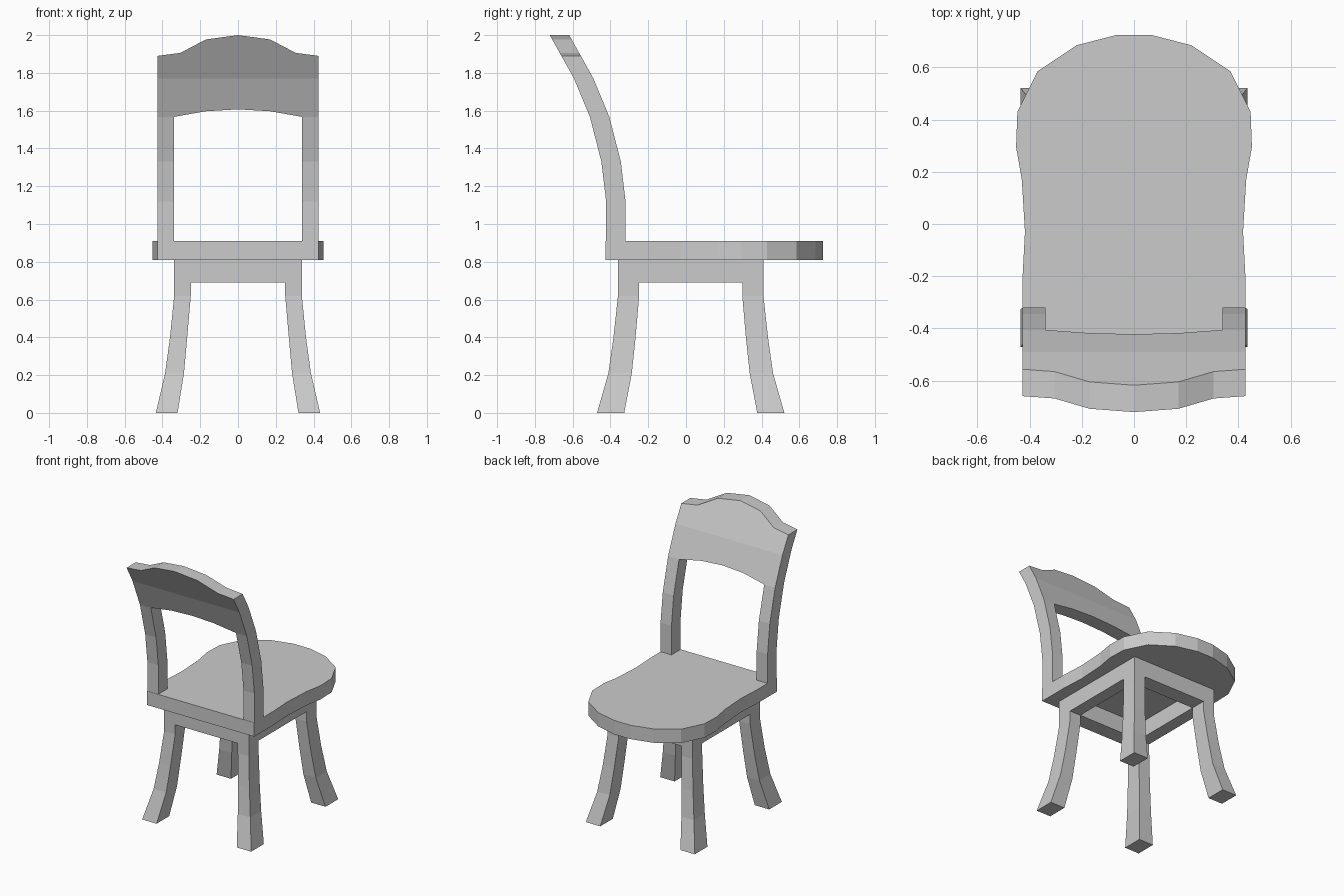
import bpy
import bmesh

if "Cube" in bpy.data.objects:
    bpy.data.objects.remove(bpy.data.objects["Cube"])


def finish(bm, name, mirror=None, y=0.0):
    bm.normal_update()
    bmesh.ops.recalc_face_normals(bm, faces=bm.faces)
    me = bpy.data.meshes.new(name)
    bm.to_mesh(me)
    bm.free()
    ob = bpy.data.objects.new(name, me)
    ob.location.y = y
    bpy.context.collection.objects.link(ob)
    if mirror:
        m = ob.modifiers.new("mirror", 'MIRROR')
        m.use_axis = mirror
        m.merge_threshold = 0.0005
    return ob


def lerp(table, t):
    for (t0, v0), (t1, v1) in zip(table, table[1:]):
        if t <= t1:
            return v0 + (v1 - v0) * (t - t0) / (t1 - t0)
    return table[-1][1]


# Seat: bell-shaped outline extruded upward
half = [(0.427, -0.425), (0.427, -0.2), (0.418, -0.03), (0.43, 0.17), (0.452, 0.295),
        (0.447, 0.43), (0.37, 0.585), (0.22, 0.685), (0.065, 0.725)]
outline = half + [(-x, y) for x, y in reversed(half)]
bm = bmesh.new()
face = bm.faces.new([bm.verts.new((x, y, 0.81)) for x, y in outline])
res = bmesh.ops.extrude_face_region(bm, geom=[face], use_keep_orig=True)
bmesh.ops.translate(bm, vec=(0, 0, 0.1),
                    verts=[v for v in res["geom"] if isinstance(v, bmesh.types.BMVert)])
finish(bm, "seat")

# Backrest: curved sheet of stile and arched panel, half modelled then mirrored
curve = [(0.91, -0.32), (1.12, -0.32), (1.33, -0.345), (1.565, -0.405), (1.77, -0.49), (2.0, -0.618)]
top = [(0, 2.0), (0.17, 1.977), (0.305, 1.906), (0.427, 1.89)]
bottom = [(0, 1.607), (0.17, 1.597), (0.34, 1.567), (0.427, 1.567)]
bm = bmesh.new()


def strip(x0, x1, rows0, rows1):
    for i in range(len(rows0) - 1):
        quad = [(x0, rows0[i]), (x1, rows1[i]), (x1, rows1[i + 1]), (x0, rows0[i + 1])]
        bm.faces.new([bm.verts.new((x, lerp(curve, z), z)) for x, z in quad])


xs = [0, 0.17, 0.305, 0.34, 0.427]
for a, b in zip(xs, xs[1:]):
    strip(a, b, *[[lerp(bottom, x), 1.77, lerp(top, x)] for x in (a, b)])
stile = [0.91, 1.12, 1.33, 1.567]
strip(0.34, 0.427, stile, stile)
bmesh.ops.remove_doubles(bm, verts=bm.verts, dist=0.0005)
res = bmesh.ops.extrude_face_region(bm, geom=bm.faces[:], use_keep_orig=True)
bmesh.ops.translate(bm, vec=(0, -0.103, 0),
                    verts=[v for v in res["geom"] if isinstance(v, bmesh.types.BMVert)])
# Open the centre plane so the mirrored halves join
bm.normal_update()
inner = [f for f in bm.faces if all(abs(v.co.x) < 1e-4 for v in f.verts)]
bmesh.ops.delete(bm, geom=inner, context='FACES_ONLY')
finish(bm, "backrest", (True, False, False))

# Legs: flared square section, mirrored to four corners
# Each row: z, inner x, outer x, inner y, outer y
rows = [(0.81, 0.25, 0.338, 0.273, 0.385), (0.62, 0.25, 0.338, 0.273, 0.385),
        (0.40, 0.269, 0.36, 0.292, 0.409), (0.21, 0.286, 0.386, 0.312, 0.436),
        (0.0, 0.32, 0.435, 0.352, 0.496)]
bm = bmesh.new()
rings = [[bm.verts.new(p) for p in ((a, c, z), (b, c, z), (b, d, z), (a, d, z))]
         for z, a, b, c, d in rows]
for r, s in zip(rings, rings[1:]):
    for i in range(4):
        j = (i + 1) % 4
        bm.faces.new((r[i], r[j], s[j], s[i]))
bm.faces.new(rings[0])
bm.faces.new(rings[-1])
finish(bm, "legs", (True, True, False), 0.025)


# Apron rails between the legs
def rail(name, size, x, y, mirror):
    bm = bmesh.new()
    bmesh.ops.create_cube(bm, size=1)
    bmesh.ops.scale(bm, vec=size, verts=bm.verts)
    bmesh.ops.translate(bm, vec=(x, y, 0.75), verts=bm.verts)
    finish(bm, name, mirror, 0.025)


rail("side_apron_rails", (0.088, 0.546, 0.12), 0.294, 0, (True, False, False))
rail("end_apron_rails", (0.5, 0.112, 0.12), 0, 0.329, (False, True, False))
